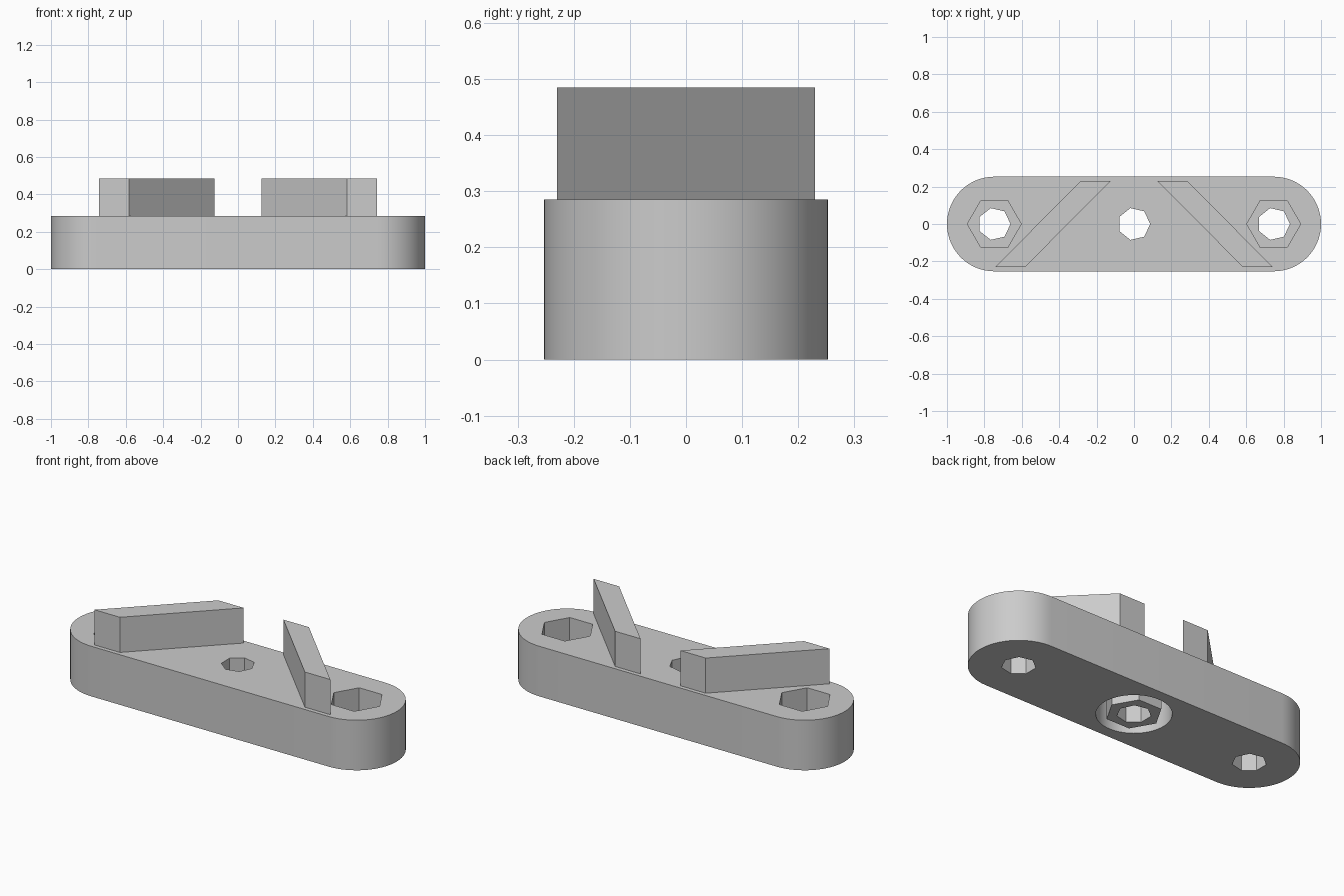
import bpy, bmesh
from math import pi, cos, sin, radians

cube = bpy.data.objects.get("Cube")
if cube:
    bpy.data.objects.remove(cube, do_unlink=True)

HALF_W = 0.253            # plate half width and end radius
HOLE_X = 1 - HALF_W       # end hole position
PLATE_H = 0.285
BAR_TOP = 0.485
POCKET = 0.16             # pocket and groove depth

grey = bpy.data.materials.new("plain grey")
grey.use_nodes = True
colour = (0.6, 0.6, 0.6, 1)
grey.diffuse_color = colour
grey.node_tree.nodes["Principled BSDF"].inputs["Base Color"].default_value = colour


def prism(name, outline, z0, z1):
    """Extrude a flat outline from z0 to z1."""
    bm = bmesh.new()
    face = bm.faces.new([bm.verts.new((x, y, z0)) for x, y in outline])
    top = bmesh.ops.extrude_face_region(bm, geom=[face])["geom"]
    bmesh.ops.translate(bm, vec=(0, 0, z1 - z0),
                        verts=[v for v in top if isinstance(v, bmesh.types.BMVert)])
    bmesh.ops.recalc_face_normals(bm, faces=bm.faces)
    mesh = bpy.data.meshes.new(name)
    bm.to_mesh(mesh)
    bm.free()
    mesh.materials.append(grey)
    obj = bpy.data.objects.new(name, mesh)
    bpy.context.collection.objects.link(obj)
    return obj


def polygon(cx, radius, sides):
    return [(cx + radius * cos(2 * pi * i / sides), radius * sin(2 * pi * i / sides))
            for i in range(sides)]


def cut(target, cutter):
    """Subtract the cutter from the target, then discard it."""
    cutter.hide_render = True
    bpy.context.view_layer.objects.active = target
    mod = target.modifiers.new("cut", "BOOLEAN")
    mod.operation = "DIFFERENCE"
    mod.solver = "EXACT"
    mod.object = cutter
    bpy.ops.object.modifier_apply(modifier=mod.name)
    bpy.data.objects.remove(cutter, do_unlink=True)


# Round-ended base plate
STEPS = 32
outline = []
for side in (1, -1):
    for i in range(STEPS + 1):
        a = -pi / 2 + pi * i / STEPS
        outline.append((side * (HOLE_X + HALF_W * cos(a)), side * HALF_W * sin(a)))
plate = prism("base_plate", outline, 0, PLATE_H)

# Round groove around a hexagonal boss in the underside
groove = prism("groove_cutter", polygon(0, 0.19, 64), -0.1, POCKET)
cut(groove, prism("boss_cutter", polygon(0, 0.144, 6), -0.2, 0.4))
cut(plate, groove)

# Hexagonal pockets in the top at both ends
for x in (-HOLE_X, HOLE_X):
    cut(plate, prism("pocket_cutter", polygon(x, 0.144, 6), PLATE_H - POCKET, 0.4))

# Seven-sided through holes
for x in (-HOLE_X, 0, HOLE_X):
    cut(plate, prism("hole_cutter", polygon(x, 0.087, 7), -0.1, 0.4))

bpy.ops.object.select_all(action="DESELECT")
plate.select_set(True)
bpy.context.view_layer.objects.active = plate
bpy.ops.object.shade_smooth_by_angle(angle=radians(30))

# Mirrored slanted bars on top
bar = [(0.125, 0.23), (0.285, 0.23), (0.742, -0.23), (0.582, -0.23)]
for name, side in (("left_bar", 1), ("right_bar", -1)):
    prism(name, [(side * x, y) for x, y in bar], PLATE_H, BAR_TOP)
